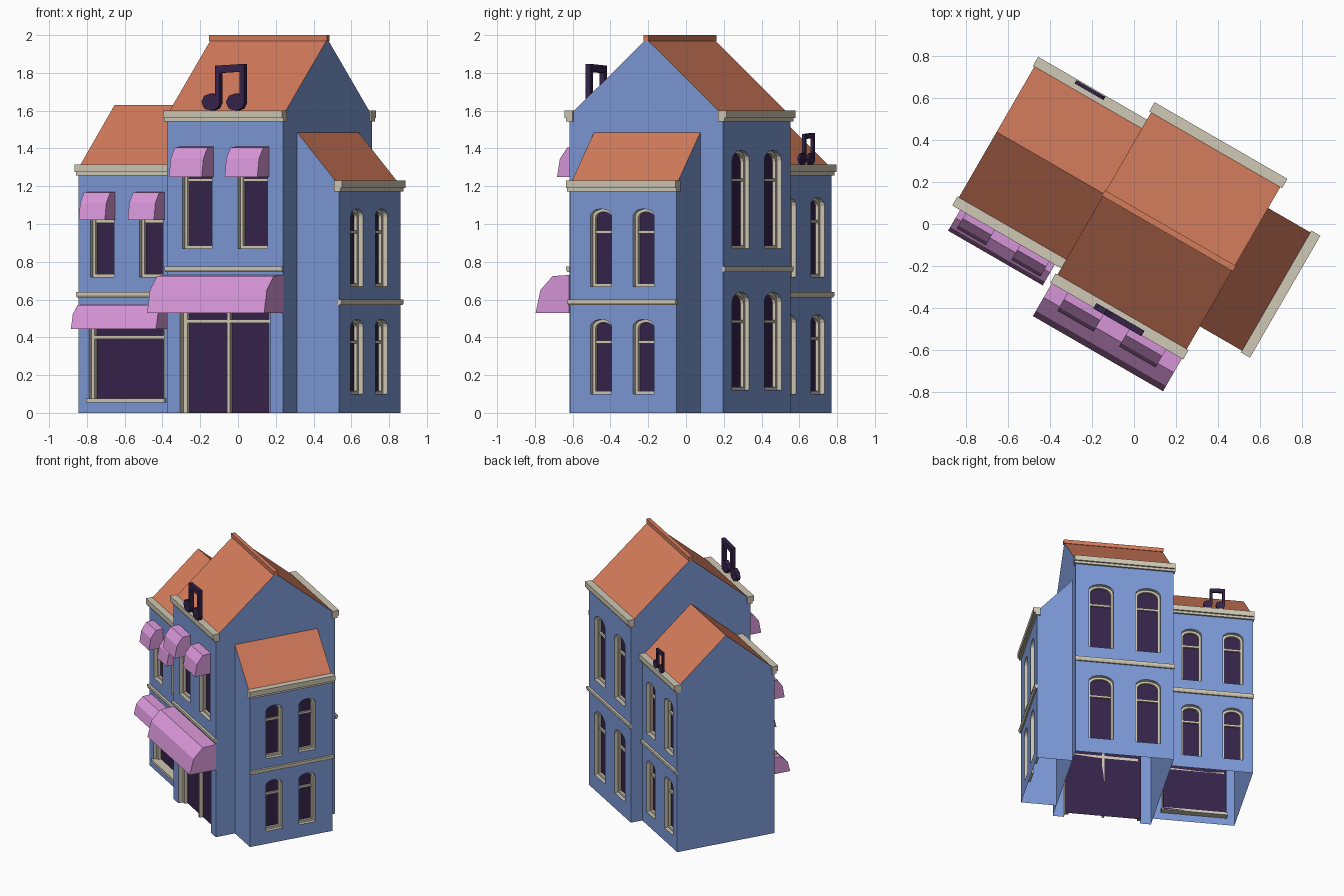
import bpy, bmesh, math
from mathutils import Vector, Matrix

if "Cube" in bpy.data.objects:
    bpy.data.objects.remove(bpy.data.objects["Cube"])

TURN = Matrix.Rotation(math.radians(-30), 4, 'Z')   # whole building is turned on the plot


def material(name, rgb):
    m = bpy.data.materials.new(name)
    m.diffuse_color = (*rgb, 1)
    m.use_nodes = True
    m.node_tree.nodes["Principled BSDF"].inputs["Base Color"].default_value = m.diffuse_color
    return m


WALL = material("blue wall", (0.20, 0.32, 0.68))
ROOF = material("terracotta roof", (0.66, 0.20, 0.105))
TRIM = material("cream trim", (0.63, 0.58, 0.46))
DARK = material("dark purple", (0.036, 0.017, 0.068))
PINK = material("pink awning", (0.70, 0.31, 0.70))
SLOTS = [WALL, ROOF, TRIM, DARK]

# facades: (wall plane, kind); s runs along the wall, out points away from it
MAIN_F, MAIN_B = (-0.415, 'F'), (0.525, 'B')
LEFT_F, LEFT_B = (-0.33, 'F'), (0.435, 'B')
SIDE_R = (0.77, 'R')


def at(facade, s, out, z):
    plane, kind = facade
    if kind == 'F':
        return Vector((s, plane - out, z))
    if kind == 'B':
        return Vector((s, plane + out, z))
    return Vector((plane + out, s, z))


def finish(bm, name, mats):
    bmesh.ops.recalc_face_normals(bm, faces=bm.faces)
    bm.transform(TURN)
    me = bpy.data.meshes.new(name)
    bm.to_mesh(me)
    bm.free()
    for m in mats:
        me.materials.append(m)
    ob = bpy.data.objects.new(name, me)
    bpy.context.collection.objects.link(ob)
    return ob


def add_prism(bm, pts, vec):
    f = bm.faces.new([bm.verts.new(p) for p in pts])
    r = bmesh.ops.extrude_face_region(bm, geom=[f], use_keep_orig=True)
    bmesh.ops.translate(bm, vec=vec, verts=[g for g in r['geom'] if isinstance(g, bmesh.types.BMVert)])
    return f


def prism(name, pts, vec, mat):
    bm = bmesh.new()
    add_prism(bm, pts, vec)
    return finish(bm, name, [mat])


def plate(name, fc, s0, s1, z0, z1, o0, o1, mat):
    pts = [at(fc, s, o0, z) for s, z in ((s0, z0), (s1, z0), (s1, z1), (s0, z1))]
    return prism(name, pts, at(fc, 0, o1, 0) - at(fc, 0, o0, 0), mat)


def along(name, fc, profile, s0, s1, mat):
    """Profile of (out, z) points run along the wall from s0 to s1."""
    return prism(name, [at(fc, s0, o, z) for o, z in profile], at(fc, s1, 0, 0) - at(fc, s0, 0, 0), mat)


def arch(c, w, z0, z1):
    rise = 0.3 * w
    top = [(c + w / 2 * math.cos(math.pi * i / 8), z1 - rise + rise * math.sin(math.pi * i / 8)) for i in range(9)]
    return [(c - w / 2, z0), (c + w / 2, z0)] + top


def rect(s0, s1, z0, z1):
    return [(s0, z0), (s1, z0), (s1, z1), (s0, z1)]


def body(name, profile, vec, openings, shared_u=None):
    """Hollow block with roof faces on top and recessed glass openings."""
    bm = bmesh.new()
    add_prism(bm, profile, vec)
    bmesh.ops.recalc_face_normals(bm, faces=bm.faces)
    for f in bm.faces:
        f.material_index = 1 if f.normal.z > 0.3 else 0
    ob = finish(bm, name, SLOTS)
    cb = bmesh.new()
    for fc, pts, depth in openings:
        glass = add_prism(cb, [at(fc, s, -depth, z) for s, z in pts], at(fc, 0, depth + 0.05, 0) - at(fc, 0, 0, 0))
        for f in cb.faces:
            if f.tag is False:
                f.material_index = 3 if f == glass else 2
                f.tag = True
    cut = finish(cb, name + "_cutter", SLOTS)
    mod = ob.modifiers.new("openings", 'BOOLEAN')
    mod.operation, mod.object, mod.solver = 'DIFFERENCE', cut, 'EXACT'
    me = bpy.data.meshes.new_from_object(ob.evaluated_get(bpy.context.evaluated_depsgraph_get()))
    ob.modifiers.clear()
    # open underside, and no wall where two blocks meet
    bm = bmesh.new()
    bm.from_mesh(me)
    inv = TURN.inverted()
    gone = []
    for f in bm.faces:
        c, n = inv @ f.calc_center_median(), inv.to_3x3() @ f.normal
        if (c.z < 0.002 and n.z < -0.9) or (shared_u is not None and abs(c.x - shared_u) < 0.002 and abs(n.x) > 0.9):
            gone.append(f)
    bmesh.ops.delete(bm, geom=gone, context='FACES')
    bm.to_mesh(me)
    bm.free()
    ob.data = me
    bpy.data.objects.remove(cut)


# arched windows: facade, centre, width, bottom, top
windows = {'main': [], 'left': [], 'right': []}
for d in (-0.17, 0.17):
    windows['main'] += [(MAIN_F, 0.16 + d, 0.18, 0.87, 1.39), (MAIN_B, 0.16 + d, 0.18, 0.87, 1.39),
                        (MAIN_B, 0.16 + d, 0.18, 0.12, 0.64)]
for d in (-0.15, 0.15):
    windows['left'] += [(LEFT_F, -0.49 + d, 0.145, 0.72, 1.14), (LEFT_B, -0.49 + d, 0.145, 0.72, 1.14),
                        (LEFT_B, -0.49 + d, 0.145, 0.10, 0.52)]
for d in (-0.13, 0.13):
    windows['right'] += [(SIDE_R, 0.055 + d, 0.13, 0.67, 1.08), (SIDE_R, 0.055 + d, 0.13, 0.10, 0.495)]
DEPTH = 0.045
cuts = {k: [(w[0], arch(*w[1:]), DEPTH) for w in v] for k, v in windows.items()}
cuts['main'].append((MAIN_F, rect(-0.115, 0.435, -0.05, 0.65), 0.06))
cuts['left'].append((LEFT_F, rect(-0.72, -0.26, 0.06, 0.53), 0.05))


def gable(u, v0, v1, eave, ridge):
    return [Vector((u, v, z)) for v, z in ((v0, 0), (v1, 0), (v1, eave), ((v0 + v1) / 2, ridge), (v0, eave))]


# three building blocks
body("main_block", gable(-0.195, -0.415, 0.525, 1.575, 1.98), Vector((0.71, 0, 0)), cuts['main'])
body("left_wing", gable(-0.785, -0.33, 0.435, 1.295, 1.63), Vector((0.59, 0, 0)), cuts['left'], -0.195)
body("right_wing", [Vector((u, -0.265, z)) for u, z in ((0.515, 0), (0.77, 0), (0.77, 1.205), (0.515, 1.485))],
     Vector((0, 0.65, 0)), cuts['right'], 0.515)
prism("ridge_cap", [Vector((-0.2, v, z)) for v, z in ((0.04, 1.97), (0.07, 1.97), (0.07, 2), (0.04, 2))],
      Vector((0.72, 0, 0)), ROOF)

# window frames: a recessed ring and a crossbar
for fc, c, w, z0, z1 in sum(windows.values(), []):
    t = 0.016
    bm = bmesh.new()
    loops = [[[bm.verts.new(at(fc, s, o, z)) for s, z in p] for p in (arch(c, w, z0, z1), arch(c, w - 2 * t, z0 + t, z1 - t))]
             for o in (-DEPTH, -DEPTH + 0.018)]
    (bo, bi), (fo, fi) = loops
    n = len(fo)
    bo_pairs = ((fo, fi), (fi, bi))
    for a, b in bo_pairs:
        for i in range(n):
            j = (i + 1) % n
            if (a[i].co - a[j].co).length > 1e-5:
                bm.faces.new((a[i], a[j], b[j], b[i]))
    bmesh.ops.delete(bm, geom=[v for v in bo], context='VERTS')
    bmesh.ops.remove_doubles(bm, verts=bm.verts, dist=1e-5)
    finish(bm, "window_frame", [TRIM])
    zb = z0 + 0.7 * (z1 - z0)
    plate("window_crossbar", fc, c - w / 2 + t, c + w / 2 - t, zb - 0.008, zb + 0.008, -DEPTH, -DEPTH + 0.014, TRIM)

# entrance door frame
for s0, s1, z0, z1 in ((-0.115, -0.09, 0, 0.65), (0.41, 0.435, 0, 0.65), (0.151, 0.169, 0, 0.65),
                       (-0.09, 0.41, 0.475, 0.495), (-0.09, 0.41, 0.63, 0.65)):
    plate("door_frame", MAIN_F, s0, s1, z0, z1, -0.06, -0.035, TRIM)
# shop window frame and sill
for s0, s1, z0, z1 in ((-0.72, -0.70, 0.06, 0.53), (-0.28, -0.26, 0.06, 0.53),
                       (-0.70, -0.28, 0.39, 0.41), (-0.70, -0.28, 0.51, 0.53)):
    plate("shop_window_frame", LEFT_F, s0, s1, z0, z1, -0.05, -0.025, TRIM)
plate("shop_sill", LEFT_F, -0.73, -0.25, 0.055, 0.075, -0.05, 0.015, TRIM)

# stepped cornices and floor bands: facade, s0, s1, cornice top, band top
for fc, s0, s1, top, band in ((MAIN_F, -0.205, 0.525, 1.6, 0.775), (MAIN_B, -0.205, 0.525, 1.6, 0.775),
                              (LEFT_F, -0.793, -0.195, 1.315, 0.64), (LEFT_B, -0.793, -0.195, 1.315, 0.64),
                              (SIDE_R, -0.275, 0.395, 1.23, 0.6)):
    b = top - 0.058
    along("cornice", fc, [(-0.025, b), (0.014, b), (0.014, b + 0.018), (0.026, b + 0.018), (0.026, top), (-0.025, top)],
          s0, s1, TRIM)
    e = band - 0.03
    along("floor_band", fc, [(-0.002, e), (0.01, e), (0.018, e + 0.012), (0.018, band), (-0.002, band)],
          s0 + 0.005, s1 - 0.005, TRIM)


# faceted awnings
def awning(fc, c, w, z0, z1, out):
    prof = [(o * out, z0 + k * (z1 - z0)) for o, k in ((0, 0), (1, 0), (0.86, 0.6), (0.5, 0.97), (0, 1))]
    along("awning", fc, prof, c - w / 2, c + w / 2, PINK)


awning(MAIN_F, 0.16, 0.715, 0.53, 0.73, 0.205)
awning(LEFT_F, -0.49, 0.52, 0.445, 0.575, 0.14)
for d in (-1, 1):
    awning(MAIN_F, 0.16 + 0.17 * d, 0.2, 1.25, 1.41, 0.125)
    awning(LEFT_F, -0.49 + 0.15 * d, 0.16, 1.02, 1.17, 0.11)


# music note ornaments: two eight-sided heads, stems and a beam
def note(fc, c, z, k, kz, flip, o):
    def part(name, pts):
        prism(name, [at(fc, c + flip * k * s, o, z + kz * h) for s, h in pts],
              at(fc, 0, 0.03 * k, 0) - at(fc, 0, 0, 0), DARK)
    for s in (-0.075, 0.075):
        part("note_head", [(s + 0.057 * math.cos(a), 0.047 + 0.047 * math.sin(a))
                           for a in (math.pi / 4 * i for i in range(8))])
        part("note_stem", rect(s + 0.026, s + 0.055, 0.045, 0.225))
    part("note_beam", [(-0.049, 0.2), (0.13, 0.21), (0.13, 0.25), (-0.049, 0.24)])


note(MAIN_F, 0.165, 1.598, 1, 1, 1, 0.0)
note(LEFT_B, -0.5, 1.313, 0.6, 0.68, -1, 0.003)
